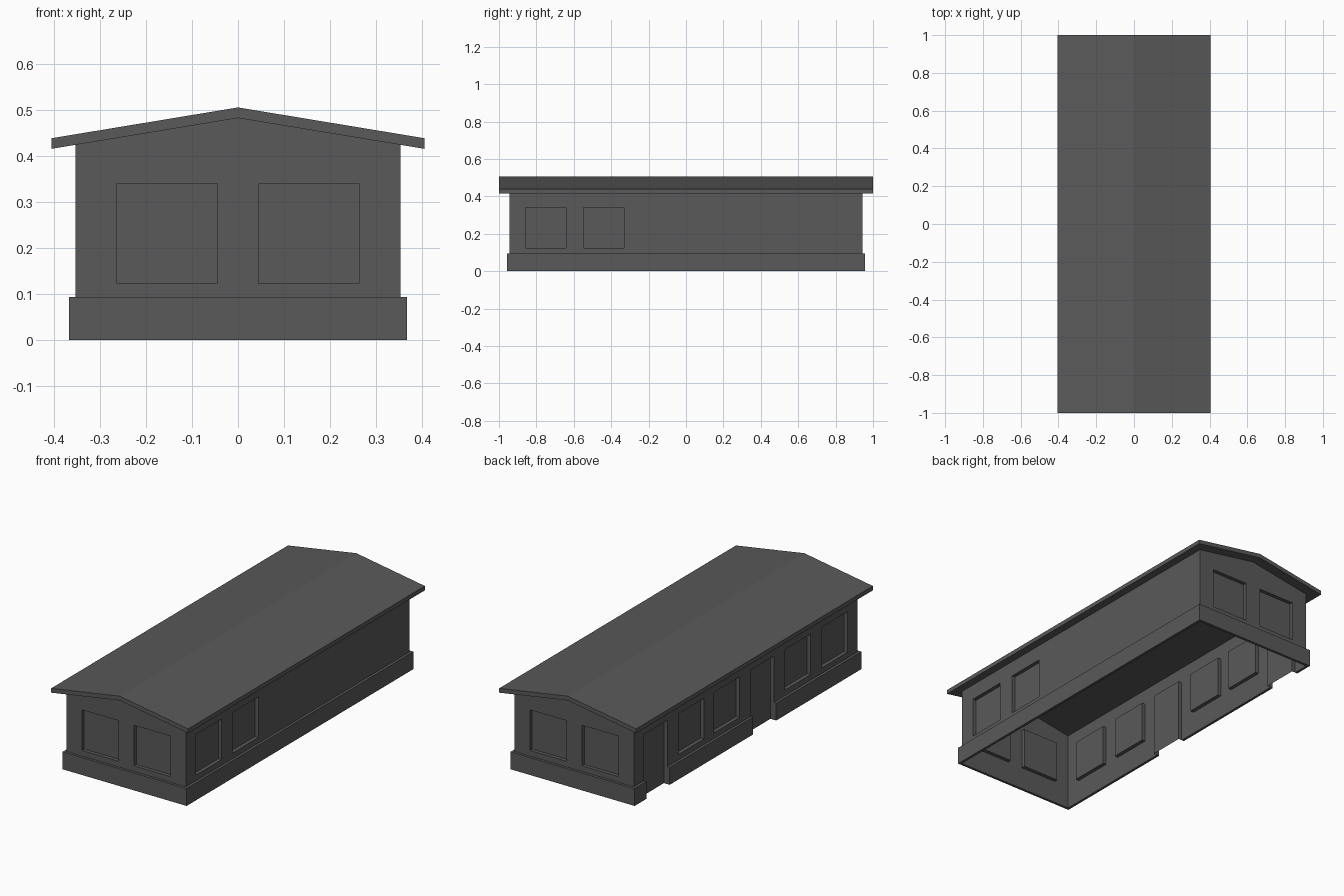
import bpy, bmesh
from math import radians
from mathutils import Matrix, Vector

cube = bpy.data.objects.get("Cube")
if cube:
    bpy.data.objects.remove(cube, do_unlink=True)

HX, HY = 0.353, 0.944        # wall half sizes
LIP = 0.014                  # how far the plinth stands out
PLINTH_H = 0.093
SILL, HEAD = 0.123, 0.34
DEPTH = 0.02                 # recess of windows and doors
RIDGE, SLOPE = 0.482, 0.165  # underside of the roof
ROOF_X, ROOF_T = 0.405, 0.023

grey = bpy.data.materials.new("dark grey")
grey.use_nodes = True
grey.diffuse_color = (0.1, 0.1, 0.1, 1)
grey.node_tree.nodes["Principled BSDF"].inputs["Base Color"].default_value = (0.1, 0.1, 0.1, 1)


def finish(name, bm):
    bmesh.ops.remove_doubles(bm, verts=bm.verts, dist=1e-5)
    mesh = bpy.data.meshes.new(name)
    bm.to_mesh(mesh)
    bm.free()
    mesh.materials.append(grey)
    obj = bpy.data.objects.new(name, mesh)
    bpy.context.collection.objects.link(obj)


def face(bm, points):
    bm.faces.new([bm.verts.new(p) for p in points])


def underside(x):
    return RIDGE - SLOPE * abs(x)


def wall(name, turn, half, dist, openings, gable=False):
    """Wall sheet with recessed panels; openings are (centre, width, bottom)."""
    bm = bmesh.new()
    rot = Matrix.Rotation(radians(90 * turn), 3, 'Z')

    def quad(*points):
        face(bm, [rot @ Vector((u, d - dist, z)) for u, d, z in points])

    holes = [(c - w / 2, c + w / 2, b) for c, w, b in openings]
    cuts = sorted({-half, half, 0.0, *(u for h in holes for u in h[:2])})
    for a, b in zip(cuts, cuts[1:]):
        mid = (a + b) / 2
        hole = next((h for h in holes if h[0] < mid < h[1]), None)
        top_a, top_b = (underside(a), underside(b)) if gable else (underside(half_x),) * 2
        for z0, z1 in ((0, SILL), (SILL, HEAD)):
            if not (hole and z0 >= hole[2]):
                quad((a, 0, z0), (b, 0, z0), (b, 0, z1), (a, 0, z1))
        quad((a, 0, HEAD), (b, 0, HEAD), (b, 0, top_b), (a, 0, top_a))
    # Recessed panel with its reveals
    for a, b, z in holes:
        quad((a, DEPTH, z), (b, DEPTH, z), (b, DEPTH, HEAD), (a, DEPTH, HEAD))
        quad((a, 0, z), (a, DEPTH, z), (a, DEPTH, HEAD), (a, 0, HEAD))
        quad((b, DEPTH, z), (b, 0, z), (b, 0, HEAD), (b, DEPTH, HEAD))
        quad((a, DEPTH, HEAD), (b, DEPTH, HEAD), (b, 0, HEAD), (a, 0, HEAD))
        if z > 0:
            quad((a, 0, z), (b, 0, z), (b, DEPTH, z), (a, DEPTH, z))
    finish(name, bm)


half_x = HX
WIN = 0.217
DOOR = 0.196
DOORS_Y = (0.76, -0.14)


def windows(*centres):
    return [(c, WIN, SILL) for c in centres]


# Walls
end_windows = windows(-0.154, 0.154)
wall("front_wall", 0, HX, HY, end_windows, gable=True)
wall("back_wall", 2, HX, HY, end_windows, gable=True)
wall("left_wall", 1, HY, HX, windows(-0.75, -0.44))
wall("right_wall", 3, HY, HX,
     windows(0.75, 0.44, -0.16, -0.46) + [(-y, DOOR, 0) for y in DOORS_Y])


# Plinth, interrupted at the doors
def plinth(name, path):
    """Path holds (outer, inner) point pairs, counter-clockwise."""
    bm = bmesh.new()

    def at(p, z):
        return (p[0], p[1], z)

    for (o0, i0), (o1, i1) in zip(path, path[1:]):
        face(bm, [at(o0, 0), at(o1, 0), at(o1, PLINTH_H), at(o0, PLINTH_H)])
        face(bm, [at(o0, PLINTH_H), at(o1, PLINTH_H), at(i1, PLINTH_H), at(i0, PLINTH_H)])
        face(bm, [at(i0, 0), at(i1, 0), at(o1, 0), at(o0, 0)])
    (so, si), (eo, ei) = path[0], path[-1]
    face(bm, [at(si, 0), at(so, 0), at(so, PLINTH_H), at(si, PLINTH_H)])
    face(bm, [at(eo, 0), at(ei, 0), at(ei, PLINTH_H), at(eo, PLINTH_H)])
    finish(name, bm)


def stop(y):
    return ((-HX - LIP, y), (-HX, y))


def corner(sx, sy):
    return ((sx * (HX + LIP), sy * (HY + LIP)), (sx * HX, sy * HY))


rear_door, mid_door = DOORS_Y
r = DOOR / 2
plinth("plinth_main", [stop(mid_door - r), corner(-1, -1), corner(1, -1),
                       corner(1, 1), corner(-1, 1), stop(rear_door + r)])
plinth("plinth_between_doors", [stop(rear_door - r), stop(mid_door + r)])

# Gabled roof slab
bm = bmesh.new()
lower = [(x, underside(x)) for x in (-ROOF_X, 0, ROOF_X)]
profile = lower + [(x, z + ROOF_T) for x, z in reversed(lower)]
cap = bm.faces.new([bm.verts.new((x, -1, z)) for x, z in profile])
sweep = bmesh.ops.extrude_face_region(bm, geom=[cap], use_keep_orig=True)
moved = [v for v in sweep["geom"] if isinstance(v, bmesh.types.BMVert)]
bmesh.ops.translate(bm, verts=moved, vec=(0, 2, 0))
bmesh.ops.recalc_face_normals(bm, faces=bm.faces)
finish("roof", bm)
